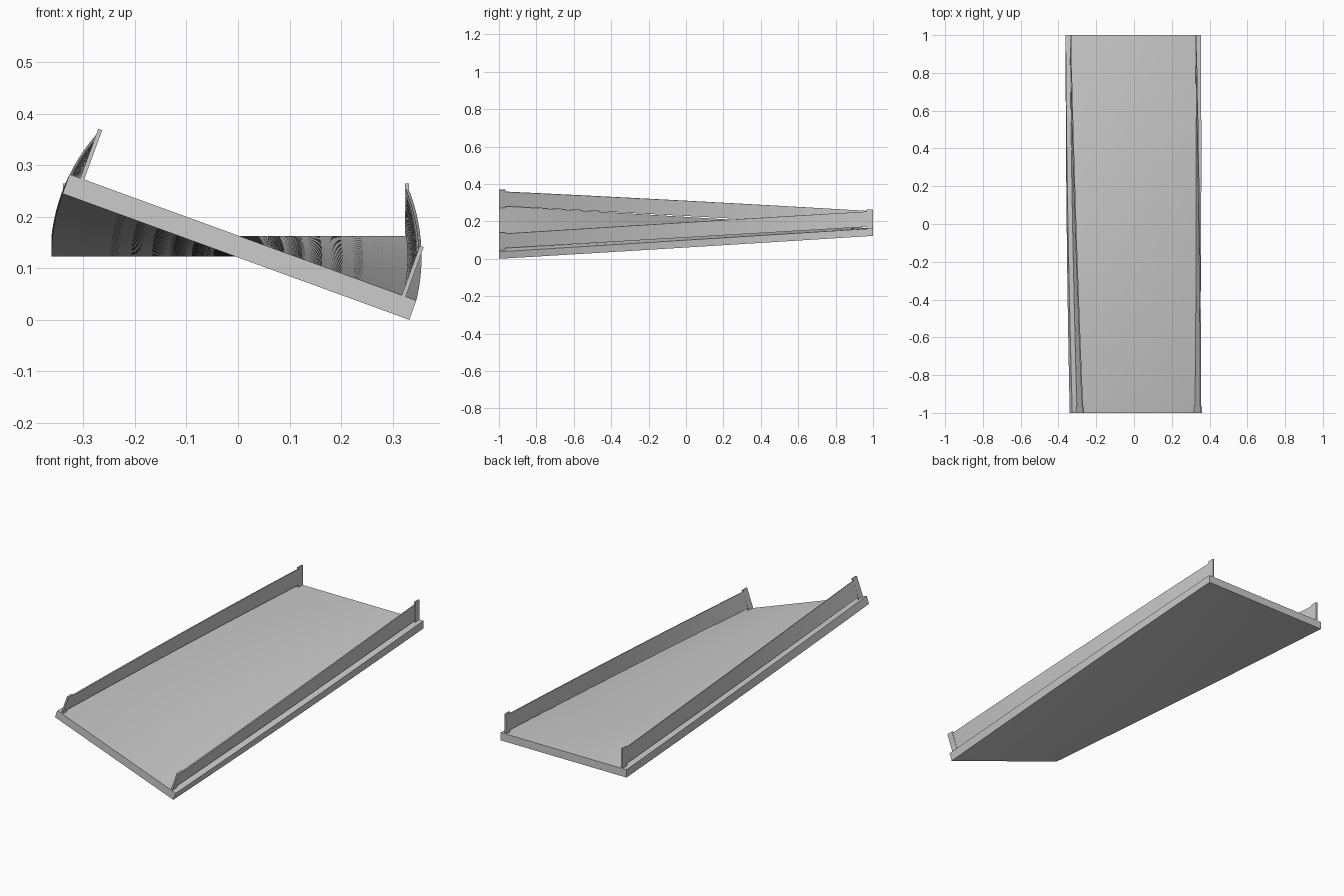
import bpy, bmesh, math

if "Cube" in bpy.data.objects:
    bpy.data.objects.remove(bpy.data.objects["Cube"])

PIVOT_X, PIVOT_Z = -0.004, 0.1225   # twist axis under the deck centre
BANK = math.radians(20)             # bank at the front, level at the back


def place(u, v, y, twist_y):
    a = BANK * (1 - twist_y) / 2
    return (PIVOT_X + u * math.cos(a) + v * math.sin(a), y,
            PIVOT_Z - u * math.sin(a) + v * math.cos(a))


def twisted_bar(name, u0, u1, v0, v1, y0, y1, steps, across=1, rigid=None):
    """Rectangular section swept along y while following the bank."""
    us = [u0 + (u1 - u0) * i / across for i in range(across + 1)]
    section = [(u, v0) for u in us] + [(u, v1) for u in reversed(us)]
    bm = bmesh.new()
    rings = []
    for i in range(steps + 1):
        y = y0 + (y1 - y0) * i / steps
        t = y if rigid is None else rigid
        rings.append([bm.verts.new(place(u, v, y, t)) for u, v in section])
    n = len(section)
    for a, b in zip(rings, rings[1:]):
        for k in range(n):
            bm.faces.new((a[k], a[(k + 1) % n], b[(k + 1) % n], b[k]))
    bm.faces.new(rings[0])
    bm.faces.new(rings[-1])
    bmesh.ops.recalc_face_normals(bm, faces=bm.faces)
    mesh = bpy.data.meshes.new(name)
    bm.to_mesh(mesh)
    bm.free()
    ob = bpy.data.objects.new(name, mesh)
    bpy.context.collection.objects.link(ob)
    bpy.ops.object.select_all(action='DESELECT')
    ob.select_set(True)
    bpy.context.view_layer.objects.active = ob
    bpy.ops.object.shade_smooth_by_angle(angle=math.radians(30))
    return ob


# Twisted deck slab
twisted_bar("deck", -0.358, 0.358, 0.0, 0.04, -1, 1, 64, across=16)

for side, s in (("left", -1), ("right", 1)):
    # Thin guard rail floating just above the deck
    twisted_bar(side + "_rail", s * 0.329, s * 0.335, 0.05, 0.132, -1, 1, 64)
    # End posts holding the rail
    for end, e in (("front", -1), ("back", 1)):
        twisted_bar(f"{side}_{end}_post", s * 0.328, s * 0.336, 0.038, 0.142,
                    e, e * 0.965, 1, rigid=e)
